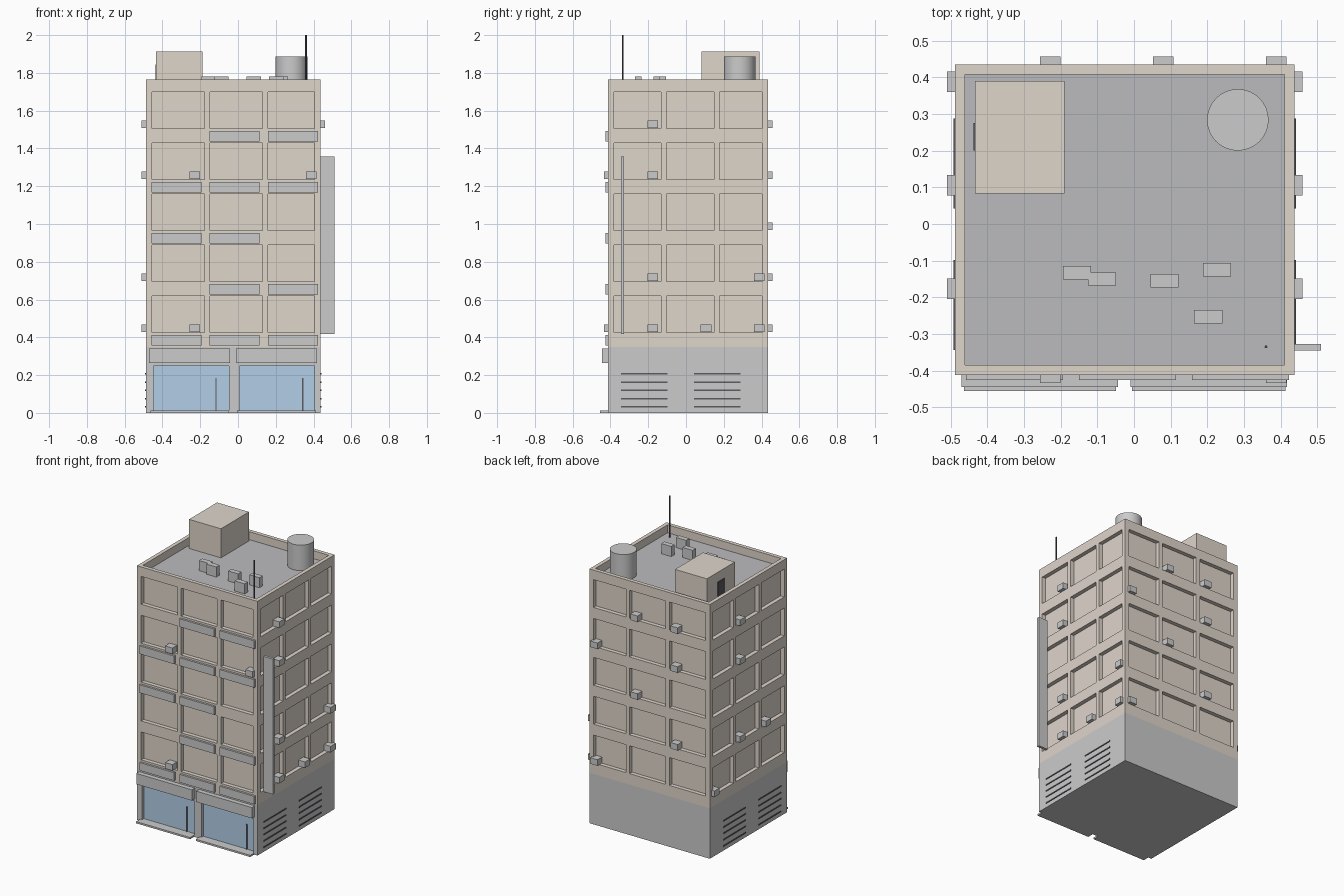
import bpy, bmesh, math
from mathutils import Matrix, Vector

if "Cube" in bpy.data.objects:
    bpy.data.objects.remove(bpy.data.objects["Cube"])

def mat(name, rgb):
    m = bpy.data.materials.new(name)
    m.diffuse_color = (*rgb, 1)
    m.use_nodes = True
    m.node_tree.nodes["Principled BSDF"].inputs["Base Color"].default_value = m.diffuse_color
    return m

BEIGE = mat("beige_wall", (0.74, 0.67, 0.60))
ROOF = mat("roof_grey", (0.50, 0.50, 0.52))
GLASS = mat("shop_glass", (0.45, 0.62, 0.80))
DARK = mat("dark_metal", (0.10, 0.10, 0.12))

def boxes(name, spans, material=None):
    """One object made of boxes, each given as (x0, x1, y0, y1, z0, z1)."""
    bm = bmesh.new()
    for x0, x1, y0, y1, z0, z1 in spans:
        c = Vector(((x0 + x1) / 2, (y0 + y1) / 2, (z0 + z1) / 2))
        bmesh.ops.create_cube(bm, size=1, matrix=Matrix.Translation(c) @
                              Matrix.Diagonal((x1 - x0, y1 - y0, z1 - z0, 1)))
    me = bpy.data.meshes.new(name)
    bm.to_mesh(me)
    bm.free()
    ob = bpy.data.objects.new(name, me)
    bpy.context.collection.objects.link(ob)
    if material:
        me.materials.append(material)
    return ob

def carve(target, spans):
    """Cut boxes out of the target."""
    cutter = boxes("cutter", spans)
    cutter.hide_render = True
    mod = target.modifiers.new("carve", 'BOOLEAN')
    mod.operation, mod.solver, mod.object = 'DIFFERENCE', 'EXACT', cutter
    bpy.context.view_layer.objects.active = target
    bpy.ops.object.modifier_apply(modifier=mod.name)
    bpy.data.objects.remove(cutter)

def cylinder(name, x, y, r, z0, z1, sides, material=None):
    bpy.ops.mesh.primitive_cylinder_add(vertices=sides, radius=r, depth=z1 - z0,
                                        location=(x, y, (z0 + z1) / 2))
    ob = bpy.context.object
    ob.name = name
    if material:
        ob.data.materials.append(material)
    bpy.ops.object.shade_smooth_by_angle(angle=math.radians(40))

# Main dimensions
X0, X1, Y0, Y1 = -0.488, 0.438, -0.412, 0.435
BASE, TOP, DECK = 0.35, 1.765, 1.71
DEEP = 0.028
COLS_X = [(-0.455, -0.178), (-0.148, 0.129), (0.158, 0.405)]
COLS_Y = [(-0.381, -0.132), (-0.102, 0.148), (0.177, 0.402)]
ROWS = [0.426 + 0.27 * i for i in range(5)]
WIN_H = 0.193

def on_face(face, a0, a1, inner, outer, z0, z1):
    """Box along a facade; inner/outer are distances behind/ahead of the wall."""
    return {'front': (a0, a1, Y0 - outer, Y0 + inner, z0, z1),
            'back': (a0, a1, Y1 - inner, Y1 + outer, z0, z1),
            'left': (X0 - outer, X0 + inner, a0, a1, z0, z1),
            'right': (X1 - inner, X1 + outer, a0, a1, z0, z1)}[face]

# Upper storeys with recessed windows and a sunken roof
tower = boxes("tower", [(X0, X1, Y0, Y1, BASE, TOP)], BEIGE)
cuts = [on_face(f, a, b, DEEP, 0.02, z, z + WIN_H)
        for f in ('front', 'back', 'left', 'right') for z in ROWS
        for a, b in (COLS_X if f in ('front', 'back') else COLS_Y)]
cuts.append((X0 + 0.027, X1 - 0.027, Y0 + 0.027, Y1 - 0.027, DECK - 0.01, TOP + 0.1))
carve(tower, cuts)
boxes("roof_deck", [(X0 + 0.027, X1 - 0.027, Y0 + 0.027, Y1 - 0.027, DECK - 0.01, DECK)], ROOF)

# Ground floor with two shop fronts
podium = boxes("podium", [(X0, X1, Y0, Y1, 0, BASE)])
SHOPS = [(-0.448, -0.047), (0.008, 0.406)]
carve(podium, [on_face('front', a, b, 0.03, 0.02, 0.012, 0.248) for a, b in SHOPS])
boxes("shop_glass", [(a, b, Y0 + 0.02, Y0 + 0.031, 0.012, 0.248) for a, b in SHOPS], GLASS)
boxes("shop_door_bars", [(x - 0.003, x + 0.003, Y0 + 0.014, Y0 + 0.021, 0.012, 0.185)
                         for x in (-0.117, 0.343)], DARK)
boxes("shop_canopies", [on_face('front', a, b, 0, 0.032, 0.265, 0.34)
                        for a, b in ((-0.47, -0.043), (-0.01, 0.417))])
boxes("shop_steps", [on_face('front', a, b, 0, 0.044, 0, 0.012)
                     for a, b in ((-0.463, -0.049), (-0.005, 0.413))])

# Vent slats on both sides of the ground floor
boxes("vent_slats", [on_face(f, a, a + 0.246, 0, 0.004, z - 0.004, z + 0.004)
                     for f in ('left', 'right') for a in (-0.344, 0.042)
                     for z in (0.032, 0.076, 0.12, 0.163, 0.207)], DARK)

# Blank panels under front windows: columns used on each row
PANELS = [(0, 1, 2), (1, 2), (0, 1), (0, 1, 2), (1, 2)]
boxes("front_panels", [on_face('front', -0.458 + 0.308 * c, -0.193 + 0.308 * c, 0, 0.014,
                               ROWS[r] - 0.07, ROWS[r] - 0.014)
                       for r, cols in enumerate(PANELS) for c in cols])

# Window air conditioners: (row, column) on each face
UNITS = {'front': [(0, 0), (3, 0), (3, 2)],
         'right': [(0, 0), (0, 1), (0, 2), (1, 0), (1, 2), (3, 0), (4, 0)],
         'back': [(0, 2), (1, 0), (2, 1), (3, 0), (3, 2), (4, 0), (4, 1)],
         'left': [(0, 2), (1, 0), (1, 1), (3, 1), (4, 1)]}
units = []
for face, places in UNITS.items():
    start, pitch = (-0.256, 0.308) if face in ('front', 'back') else (-0.204, 0.282)
    for r, c in places:
        a = start + pitch * c
        units.append(on_face(face, a, a + 0.056, DEEP, 0.022, ROWS[r] + 0.001, ROWS[r] + 0.043))
boxes("air_conditioners", units)

# Blade sign on the right wall
boxes("blade_sign", [(X1, 0.51, -0.345, -0.327, 0.418, 1.357)])

# Rooftop equipment
boxes("stair_house", [(-0.434, -0.189, 0.083, 0.39, DECK, 1.912)], BEIGE)
boxes("stair_door", [(-0.438, -0.434, 0.2, 0.275, DECK, 1.845)], DARK)
cylinder("water_tank", 0.283, 0.284, 0.084, DECK, 1.887, 32)
cylinder("antenna", 0.36, -0.335, 0.004, DECK, 2.0, 8, DARK)
boxes("roof_units", [(x, x + 0.077, y, y + 0.036, DECK, 1.78) for x, y in
                     ((-0.194, -0.151), (-0.126, -0.168), (0.045, -0.173),
                      (0.188, -0.143), (0.164, -0.271))])
